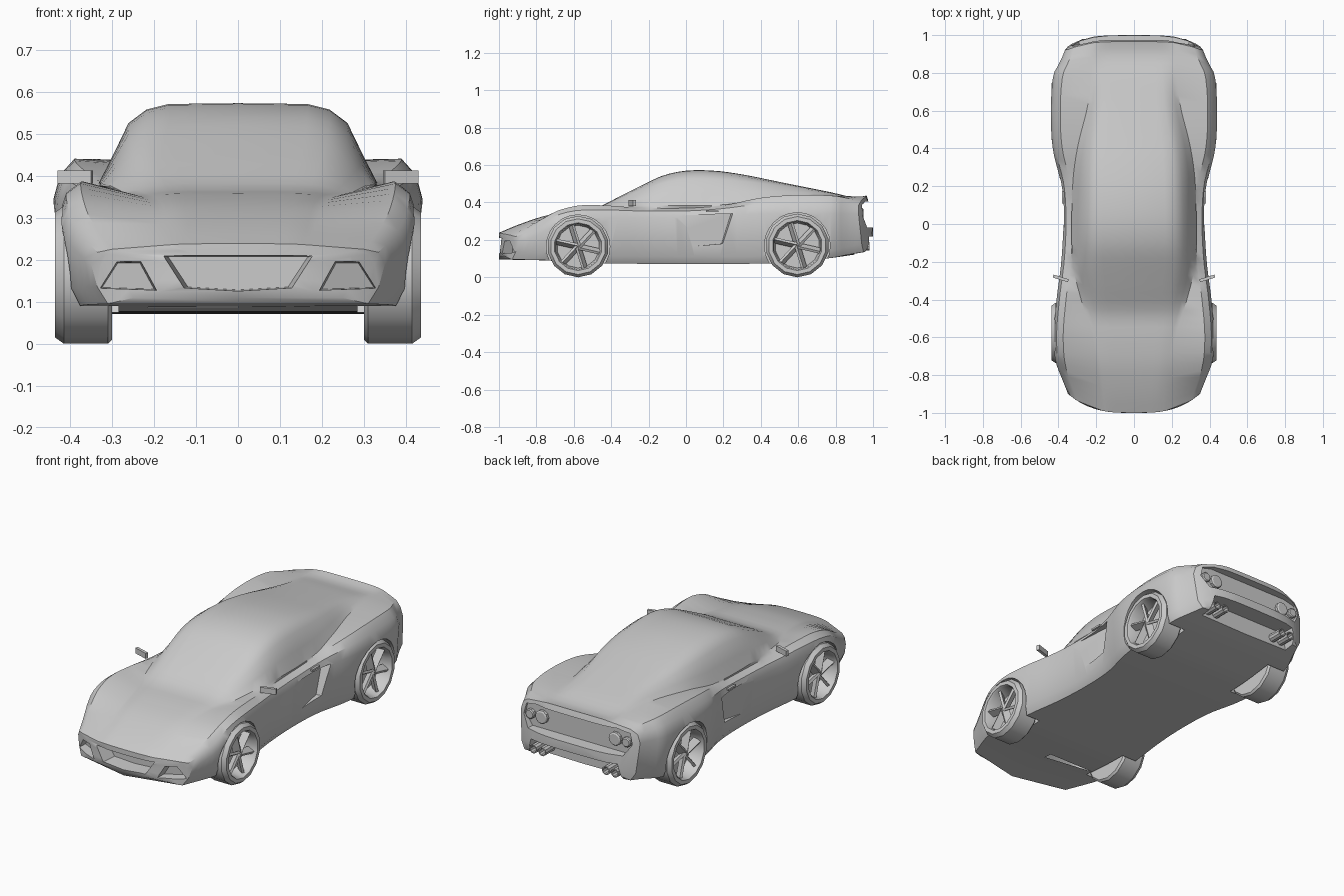
import bpy, bmesh, math
from mathutils import Vector, Matrix

if "Cube" in bpy.data.objects:
    bpy.data.objects.remove(bpy.data.objects["Cube"])

# Single body colour
grey = bpy.data.materials.new("plain_grey")
grey.use_nodes = True
colour = (0.6, 0.6, 0.6, 1)
grey.diffuse_color = colour
grey.node_tree.nodes["Principled BSDF"].inputs["Base Color"].default_value = colour


def finish(name, bm, smooth=None):
    """Turn a bmesh into a named, coloured object."""
    bmesh.ops.recalc_face_normals(bm, faces=bm.faces)
    mesh = bpy.data.meshes.new(name)
    bm.to_mesh(mesh)
    bm.free()
    mesh.materials.append(grey)
    obj = bpy.data.objects.new(name, mesh)
    bpy.context.collection.objects.link(obj)
    if smooth:
        smooth_shade(obj, smooth)
    return obj


def activate(obj):
    bpy.ops.object.select_all(action='DESELECT')
    obj.select_set(True)
    bpy.context.view_layer.objects.active = obj


def smooth_shade(obj, degrees):
    activate(obj)
    bpy.ops.object.shade_smooth_by_angle(angle=math.radians(degrees))


def loft(rings):
    """Skin closed rings of equal length and close both ends."""
    bm = bmesh.new()
    rows = [[bm.verts.new(p) for p in ring] for ring in rings]
    for a, b in zip(rows, rows[1:]):
        for i in range(len(a)):
            j = (i + 1) % len(a)
            bm.faces.new((a[i], a[j], b[j], b[i]))
    bm.faces.new(rows[0])
    bm.faces.new(rows[-1])
    return bm


def lathe(profile, sides, centre, axis='X', phase=0.0):
    """Revolve (offset, radius) pairs about an x or y axis."""
    rings = []
    for offset, radius in profile:
        ring = []
        for i in range(sides):
            a = math.tau * (i + phase) / sides
            c, s = radius * math.cos(a), radius * math.sin(a)
            p = (offset, c, s) if axis == 'X' else (c, offset, s)
            ring.append(Vector(centre) + Vector(p))
        rings.append(ring)
    return loft(rings)


def box(name, size, centre, turn=0.0):
    bm = bmesh.new()
    move = Matrix.Translation(centre) @ Matrix.Rotation(turn, 4, 'Z') @ Matrix.Diagonal((*size, 1))
    bmesh.ops.create_cube(bm, size=1, matrix=move)
    return finish(name, bm)


def curve(keys, y):
    """Smooth interpolation through (y, value) keys."""
    def slope(i):
        a, b = keys[max(i - 1, 0)], keys[min(i + 1, len(keys) - 1)]
        return (b[1] - a[1]) / (b[0] - a[0])
    i = max(k for k in range(len(keys) - 1) if k == 0 or keys[k][0] <= y)
    (ya, a), (yb, b) = keys[i], keys[i + 1]
    h = yb - ya
    t = (y - ya) / h
    ease = t * t * (3 - 2 * t)
    return a + (b - a) * ease + h * t * (1 - t) * ((1 - t) * slope(i) - t * slope(i + 1))


# Guide curves along the length of the body
floor_z = [(-1, .095), (-.75, .09), (-.5, .075), (.5, .075), (.75, .1), (1, .135)]
width = [(-1, .35), (-.9, .385), (-.8, .41), (-.6, .425), (-.4, .41), (-.2, .385),
         (0, .375), (.2, .385), (.4, .43), (.6, .44), (.8, .425), (1, .365)]
flank_z = [(-1, .19), (-.9, .22), (-.75, .27), (-.6, .31), (0, .32), (.4, .34), (1, .34)]
crest_z = [(-1, .225), (-.9, .27), (-.8, .315), (-.6, .38), (-.45, .385), (-.25, .372),
           (0, .37), (.2, .385), (.4, .425), (.6, .44), (.8, .435), (1, .41)]
base_x = [(-1, .17), (-.6, .22), (-.4, .28), (-.2, .325), (.2, .325), (.4, .3), (.66, .24), (1, .22)]
base_z = [(-1, .235), (-.9, .272), (-.75, .322), (-.6, .347), (-.45, .358), (-.25, .382),
          (.2, .388), (.4, .42), (.66, .437), (.85, .435), (1, .43)]
top_z = [(-1, .238), (-.9, .28), (-.75, .33), (-.6, .357), (-.48, .372), (-.35, .435), (-.22, .5),
         (-.12, .545), (0, .57), (.15, .57), (.3, .55), (.5, .51), (.75, .46), (.92, .428), (1, .437)]


def bend(x, y, z):
    """Round the nose and tail in plan, and lean the tail."""
    nose = max(0, min(1, (-y - .7) / .3))
    tail = max(0, min(1, (y - .8) / .2))
    y += nose * .13 * (abs(x) / .38) ** 3
    y -= tail * (.08 * (abs(x) / .38) ** 4 + .8 * (z - .23) ** 2)
    return Vector((x, y, z))


def section(y, shrink=1.0):
    fz, w, sz, cz = (curve(k, y) for k in (floor_z, width, flank_z, crest_z))
    bx, bz, tz = (curve(k, y) for k in (base_x, base_z, top_z))
    half = [(w - .04, fz), (w - .015, fz + .04), (w, sz), (w - .015, (sz + cz) / 2 + .01), (w - .05, cz)]
    cabin = [(1, 0), (.9, .35), (.79, .75), (.66, .92), (.5, .99)]
    half += [(bx * u, bz + (tz - bz) * v) for u, v in cabin]
    ring = [(0, fz)] + half + [(0, tz)] + [(-x, z) for x, z in reversed(half)]
    mid = (fz + tz) / 2
    return [bend(x * shrink, y, mid + (z - mid) * shrink) for x, z in ring]


# Body shell with rounded end caps
steps = 44
caps = (.2, .4, .6, .8, .93)
rings = [section(-1, s) for s in caps]
rings += [section(-1 + 2 * i / steps) for i in range(steps + 1)]
rings += [section(1, s) for s in reversed(caps)]
body = finish("body_shell", loft(rings))


def cut(bm):
    """Carve a closed shape out of the body."""
    tool = finish("cutter", bm)
    tool.hide_render = True
    activate(body)
    mod = body.modifiers.new("cut", 'BOOLEAN')
    mod.operation = 'DIFFERENCE'
    mod.solver = 'EXACT'
    mod.object = tool
    bpy.ops.object.modifier_apply(modifier=mod.name)
    bpy.data.objects.remove(tool)


def tapered(outline, y_out, y_in, scale, lean=0.0):
    """Pocket along y that narrows inwards; lean follows the plan curve."""
    n = len(outline)
    cx, cz = sum(p[0] for p in outline) / n, sum(p[1] for p in outline) / n
    inner = [(cx + (x - cx) * scale, y_in + lean * abs(x - cx), cz + (z - cz) * scale) for x, z in outline]
    return loft([[(x, y_out, z) for x, z in outline], inner])


# Front mouth and the pockets beside it
mouth = [(-.195, .214), (.195, .214), (.14, .13), (0, .122), (-.14, .13)]
cut(tapered(mouth, -1.1, -.91, .85))
for side in (1, -1):
    pocket = [(.225, .203), (.295, .203), (.345, .125), (.18, .12)]
    outer = [(side * x, -1.1, z) for x, z in pocket]
    inner = [(side * (.26 + (x - .26) * .75), -.93 + .4 * max(0, x - .2), .16 + (z - .16) * .75)
             for x, z in pocket]
    cut(loft([outer, inner]))

# Recessed tail panel and lower vent
tail = [(-.33, .39), (-.26, .408), (.26, .408), (.33, .39), (.345, .33), (.3, .265), (-.3, .265), (-.345, .33)]
cut(tapered(tail, 1.1, .93, .96))
cut(tapered([(-.27, .22), (.27, .22), (.3, .1), (-.3, .1)], 1.1, .9, .97))

# Door scoops that deepen towards the rear
for side in (1, -1):
    door = [(-.35, .13, .412), (.19, .18, .345), (.24, .34, .345), (-.2, .325, .39)]
    inner = [(side * x, y, z) for y, z, x in door]
    outer = [(side * .6, y + (.05 if y > 0 else 0), z) for y, z, x in door]
    cut(loft([inner, outer]))

# Wheels, set in arches
axles = {"front": (-.577, .164), "rear": (.595, .17)}
for place, (y, r) in axles.items():
    for side, label in ((1, "left"), (-1, "right")):
        hub = (0, y, r)
        cut(lathe([(side * .285, r + .006), (side * .6, r + .006)], 24, hub))
        shape = [(.3, r - .01), (.31, r), (.415, r), (.436, r - .015), (.436, r - .036), (.425, r - .042), (.36, r - .05)]
        finish(f"{place}_{label}_wheel", lathe([(side * x, q) for x, q in shape], 14, hub, phase=.5), 30)
        bm = bmesh.new()
        for k in range(6):
            turn = Matrix.Rotation(math.tau * k / 6 + .3, 4, 'X')
            place_blade = (Matrix.Translation((side * .4, y, r)) @ turn @ Matrix.Translation((0, 0, .062))
                           @ Matrix.Rotation(.5, 4, 'Z') @ Matrix.Diagonal((.04, .014, .124, 1)))
            bmesh.ops.create_cube(bm, size=1, matrix=place_blade)
        finish(f"{place}_{label}_spokes", bm)

smooth_shade(body, 32)

# Paired tail lights, exhausts, mirrors and door handles
for side, label in ((1, "left"), (-1, "right")):
    for name, x, r in (("inner", .225, .037), ("outer", .295, .027)):
        lamp = lathe([(.92, r), (.945, r), (.95, r * .8)], 10, (side * x, 0, .335), 'Y')
        finish(f"{label}_{name}_tail_light", lamp, 30)
    for name, x in (("inner", .195), ("outer", .25)):
        pipe = lathe([(.88, .024), (.98, .024), (.98, .018), (.93, .018)], 10, (side * x, 0, .165), 'Y')
        finish(f"{label}_{name}_exhaust", pipe, 30)
    box(f"{label}_mirror", (.084, .016, .03), (side * .388, -.288, .397), side * .3)
    box(f"{label}_door_handle", (.012, .065, .01), (side * .376, .14, .353))
